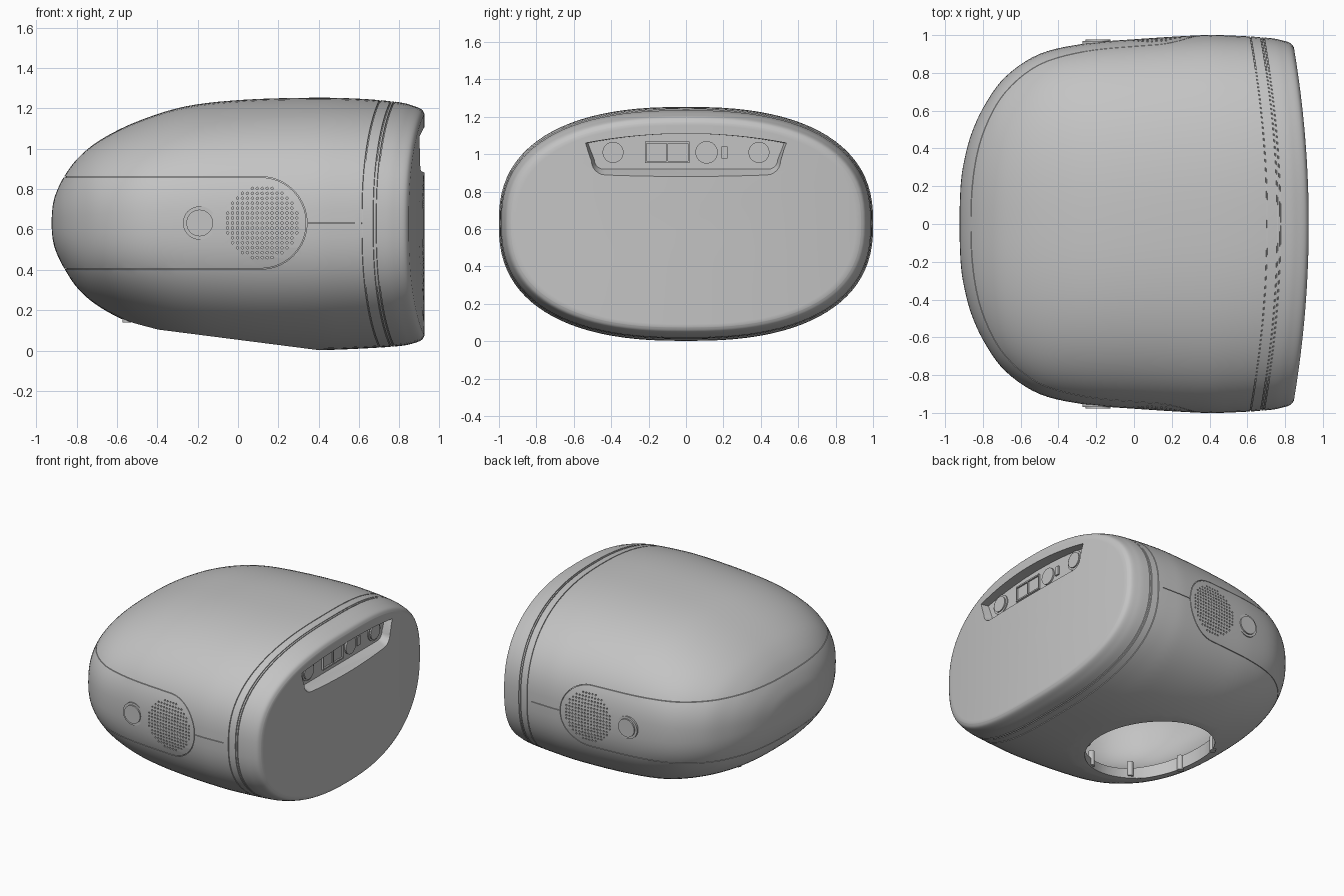
import bpy, bmesh, math
from mathutils import Matrix, Vector

old = bpy.data.objects.get("Cube")
if old:
    bpy.data.objects.remove(old)

grey = bpy.data.materials.new("light grey")
grey.use_nodes = True
grey.diffuse_color = (0.55, 0.55, 0.55, 1)
grey.node_tree.nodes["Principled BSDF"].inputs["Base Color"].default_value = (0.55, 0.55, 0.55, 1)

MID = 0.63
SIDES = 96
POWER = 2 / 2.45
# Stations along the head: x, half width, top, bottom
STATIONS = [Vector(s) for s in (
    (-.925, 0, .63, .63), (-.918, .2, .72, .55), (-.9, .33, .785, .485),
    (-.86, .48, .865, .405), (-.79, .63, .957, .303), (-.68, .78, 1.045, .212),
    (-.5, .9, 1.135, .122), (-.26, .955, 1.21, .042), (.03, .98, 1.243, .008),
    (.38, 1, 1.253, .002), (.62, .997, 1.247, .01), (.8, .985, 1.23, .022),
    (.87, .972, 1.212, .036), (.91, .958, 1.195, .052), (.925, .935, 1.17, .075))]


def finish(name, bm):
    bmesh.ops.recalc_face_normals(bm, faces=bm.faces)
    mesh = bpy.data.meshes.new(name)
    bm.to_mesh(mesh)
    bm.free()
    mesh.materials.append(grey)
    ob = bpy.data.objects.new(name, mesh)
    bpy.context.collection.objects.link(ob)
    return ob


def sampled(steps=5):
    """Smooth curve through the stations."""
    out = []
    for i in range(len(STATIONS) - 1):
        a, b = STATIONS[i], STATIONS[i + 1]
        p = STATIONS[max(i - 1, 0)]
        q = STATIONS[min(i + 2, len(STATIONS) - 1)]
        for k in range(steps):
            t = k / steps
            out.append(0.5 * (2 * a + (b - p) * t + (2 * p - 5 * a + 4 * b - q) * t * t
                              + (3 * a - p - 3 * b + q) * t ** 3))
    return out + [STATIONS[-1]]


def add_groove(stations, x, half=.002, depth=.006):
    """Replace the stations around x by a narrow sunk channel."""
    i = next(k for k, s in enumerate(stations) if s[0] > x)
    a, b = stations[i - 1], stations[i]
    base = a.lerp(b, (x - a[0]) / (b[0] - a[0]))
    new = []
    for dx, d in ((-half - .001, 0), (-half, depth), (half, depth), (half + .001, 0)):
        new.append(Vector((x + dx, base[1] - d, base[2] - d, base[3] + d)))
    keep = half + .003
    return ([s for s in stations if s[0] < x - keep] + new
            + [s for s in stations if s[0] > x + keep])


def spow(v, e):
    return math.copysign(abs(v) ** e, v)


def head_shape(name, stations, scale=(1, 1, 1)):
    """Loft of rounded oval sections with a bowed rear plate."""
    bm = bmesh.new()
    last = stations[-1]
    rear = [Vector((last[0], last[1] * f, MID + (last[2] - MID) * f, MID + (last[3] - MID) * f))
            for f in (.97, .8, .6, .4, .2)]

    def vert(x, y, z):
        t = min(max((x - .3) / .32, 0), 1)
        x -= .09 * y * y * t * t * (3 - 2 * t)
        return bm.verts.new((x * scale[0], y * scale[1], MID + (z - MID) * scale[2]))

    rings = []
    for x, w, top, bottom in stations[1:] + rear:
        ring = []
        for k in range(SIDES):
            a = 2 * math.pi * k / SIDES
            s = spow(math.sin(a), POWER)
            h = top - MID if s > 0 else MID - bottom
            ring.append(vert(x, w * spow(math.cos(a), POWER), MID + h * s))
        rings.append(ring)
    tips = vert(stations[0][0], 0, MID), vert(last[0], 0, MID)
    for k in range(SIDES):
        n = (k + 1) % SIDES
        for r, s in zip(rings, rings[1:]):
            bm.faces.new((r[k], r[n], s[n], s[k]))
        bm.faces.new((tips[0], rings[0][n], rings[0][k]))
        bm.faces.new((tips[1], rings[-1][k], rings[-1][n]))
    return finish(name, bm)


def skin(name, loops, closed=False):
    """Join equal loops of points into a solid, capped or ring shaped."""
    bm = bmesh.new()
    vs = [[bm.verts.new(p) for p in loop] for loop in loops]
    pairs = list(zip(vs, vs[1:])) + ([(vs[-1], vs[0])] if closed else [])
    for a, b in pairs:
        for k in range(len(a)):
            n = (k + 1) % len(a)
            bm.faces.new((a[k], a[n], b[n], b[k]))
    if not closed:
        bm.faces.new(vs[0])
        bm.faces.new(vs[-1])
    return finish(name, bm)


def rods(name, specs, segments=32):
    """Cylinders given as start, end, radius."""
    bm = bmesh.new()
    for a, b, r in specs:
        a, b = Vector(a), Vector(b)
        m = Matrix.Translation((a + b) / 2) @ (b - a).to_track_quat('Z', 'Y').to_matrix().to_4x4()
        bmesh.ops.create_cone(bm, cap_ends=True, segments=segments, radius1=r, radius2=r,
                              depth=(b - a).length, matrix=m)
    return finish(name, bm)


def boxes(name, specs, tilt=0):
    """Boxes given as centre and size, tilted about y."""
    bm = bmesh.new()
    for c, s in specs:
        bmesh.ops.create_cube(bm, size=1, matrix=Matrix.Translation(c)
                              @ Matrix.Rotation(tilt, 4, 'Y') @ Matrix.Diagonal((*s, 1)))
    return finish(name, bm)


def cut(ob, cutter):
    mod = ob.modifiers.new("cut", 'BOOLEAN')
    mod.operation = 'DIFFERENCE'
    mod.solver = 'EXACT'
    mod.object = cutter
    bpy.context.view_layer.objects.active = ob
    bpy.ops.object.modifier_apply(modifier=mod.name)
    bpy.data.objects.remove(cutter)


# Head shell with seam channels around the rear
plain = sampled()
seamed = plain
for gx in (.705, .76, .775):
    seamed = add_groove(seamed, gx)
shell = head_shape("head_shell", seamed)

# Sloping flat underside, hollow inside and round neck opening
TILT = math.atan(.128)
drop = Vector((-math.sin(TILT), 0, -math.cos(TILT))) * .25
cut(shell, boxes("underside_cut", [(Vector((-.1, 0, .066)) + drop, (1.6, 2.4, .5))], TILT))
cut(shell, head_shape("cavity", plain, (.86, .92, .88)))
cut(shell, rods("neck_opening", [((-.14, 0, -.2), (-.14, 0, .35), .44)], 64))


# Groove around the wrap-around face band, limited in depth by a core
def band(offset, y):
    r = .2275 + offset
    pts = [(-1.2 - offset, y, .6325 - r)]
    for k in range(33):
        a = math.pi * (k / 32 - .5)
        pts.append((.1125 + r * math.cos(a), y, .6325 + r * math.sin(a)))
    return pts + [(-1.2 - offset, y, .6325 + r)]


groove = skin("band_groove", [band(.002, -1.2), band(.002, 1.2), band(-.002, 1.2), band(-.002, -1.2)], True)
cut(groove, head_shape("core", plain, (.99, .99, .99)))
cut(shell, groove)
cut(shell, boxes("side_seam", [((.46, s * 1.035, .632), (.235, .1, .004)) for s in (-1, 1)]))

# Speaker holes on both sides
holes = []
for s in (-1, 1):
    for i in range(-7, 8):
        for j in range(-7, 8):
            if math.hypot(i, j) < 7.3:
                x, z = .12 + i * .0245, .632 + j * .0245
                holes.append(((x, s * .935, z), (x, s * 1.1, z), .006))
cut(shell, rods("speaker_holes", holes, 8))


# Sunk connector bay with a sloping lower lip
def bay(x, half_top, half_low, low, corner):
    pts = []
    for k in range(17):
        t = 1 - k / 8
        pts.append((x, half_top * t, 1.11 - .05 * t * t))
    for s in (-1, 1):
        for k in range(7):
            a = math.pi / 2 * (k / 6 if s < 0 else 1 - k / 6)
            pts.append((x, s * (half_low - corner + corner * math.cos(a)),
                        low + corner * (1 - math.sin(a))))
    return pts


cut(shell, skin("bay_cutter", [bay(.845, .525, .49, .92, .05), bay(.935, .545, .515, .876, .085)]))

bpy.ops.object.select_all(action='DESELECT')
shell.select_set(True)
bpy.context.view_layer.objects.active = shell
bpy.ops.object.shade_smooth_by_angle(angle=math.radians(28))

# Connectors inside the bay
px, pz = .835, 1.01
for side, y in (("right", -.39), ("left", .39)):
    rods(side + "_knob", [((px, y, pz), (.853, y, pz), .07), ((px, y, pz), (.862, y, pz), .056)])
rods("round_socket", [((px, .11, pz), (.857, .11, pz), .06)])
twin = boxes("twin_socket", [((.848, -.1, pz), (.022, .24, .115))])
cut(twin, boxes("socket_cut", [((.86, y, pz), (.025, .108, .095)) for y in (-.158, -.042)]))
boxes("slot_switch", [((.845, .205, pz), (.022, .032, .065))])

# Side buttons
for side, s in (("front", -1), ("rear", 1)):
    rods(side + "_button", [((-.19, s * .9, .632), (-.19, s * .968, .632), .083),
                            ((-.19, s * .9, .632), (-.19, s * .978, .632), .066)], 40)

# Mounting pegs around the neck opening
pegs = []
for k in range(8):
    a = math.pi * (k + .5) / 4
    x, y = -.14 + .445 * math.cos(a), .445 * math.sin(a)
    foot = .053 - .128 * x + .015
    pegs.append(((x, y, foot), (x, y, foot + .11), .022))
rods("neck_pegs", pegs, 16)
